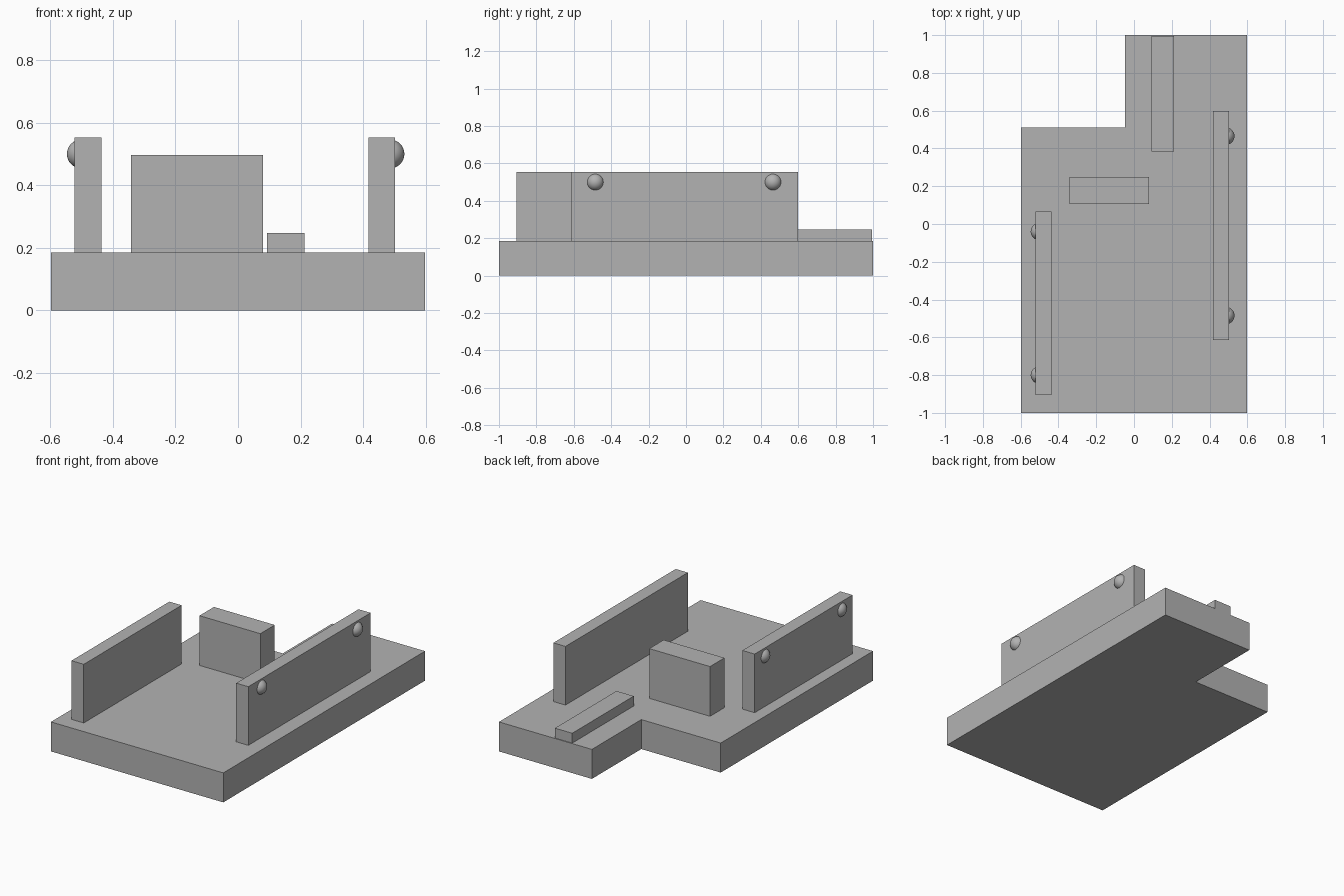
import bpy
import bmesh

cube = bpy.data.objects.get("Cube")
if cube:
    bpy.data.objects.remove(cube, do_unlink=True)

BASE_TOP = 0.185
WALL_TOP = 0.553

grey = bpy.data.materials.new("plain grey")
grey.use_nodes = True
colour = (0.45, 0.45, 0.45, 1)
grey.diffuse_color = colour
grey.node_tree.nodes["Principled BSDF"].inputs["Base Color"].default_value = colour


def add_object(name, bm):
    bmesh.ops.recalc_face_normals(bm, faces=bm.faces)
    mesh = bpy.data.meshes.new(name)
    bm.to_mesh(mesh)
    bm.free()
    mesh.materials.append(grey)
    obj = bpy.data.objects.new(name, mesh)
    bpy.context.collection.objects.link(obj)
    return obj


def extrude_outline(name, outline, bottom, top):
    bm = bmesh.new()
    face = bm.faces.new([bm.verts.new((x, y, bottom)) for x, y in outline])
    result = bmesh.ops.extrude_face_region(bm, geom=[face], use_keep_orig=True)
    verts = [v for v in result["geom"] if isinstance(v, bmesh.types.BMVert)]
    bmesh.ops.translate(bm, verts=verts, vec=(0, 0, top - bottom))
    return add_object(name, bm)


def block(name, x0, x1, y0, y1, top):
    outline = [(x0, y0), (x1, y0), (x1, y1), (x0, y1)]
    return extrude_outline(name, outline, BASE_TOP, top)


def knob(name, x, y):
    bm = bmesh.new()
    bmesh.ops.create_uvsphere(bm, u_segments=32, v_segments=16, radius=0.046)
    for face in bm.faces:
        face.smooth = True
    obj = add_object(name, bm)
    obj.location = (x, y, 0.5)


# Base slab with one back corner notched away
extrude_outline("base_slab", [(-0.598, -1), (0.598, -1), (0.598, 1),
                              (-0.047, 1), (-0.047, 0.51), (-0.598, 0.51)],
                0, BASE_TOP)

# Upright side walls
block("right_wall", -0.522, -0.437, -0.905, 0.065, WALL_TOP)
block("left_wall", 0.418, 0.502, -0.615, 0.598, WALL_TOP)

# Centre block and low rear bar
block("centre_block", -0.342, 0.08, 0.107, 0.25, 0.497)
block("rear_bar", 0.093, 0.213, 0.385, 0.995, 0.247)

# Round knobs set into the outer wall faces
for side, x, ys in (("right", -0.501, (-0.8, -0.04)),
                    ("left", 0.486, (-0.485, 0.465))):
    for end, y in zip(("front", "back"), ys):
        knob(f"{side}_{end}_knob", x, y)
